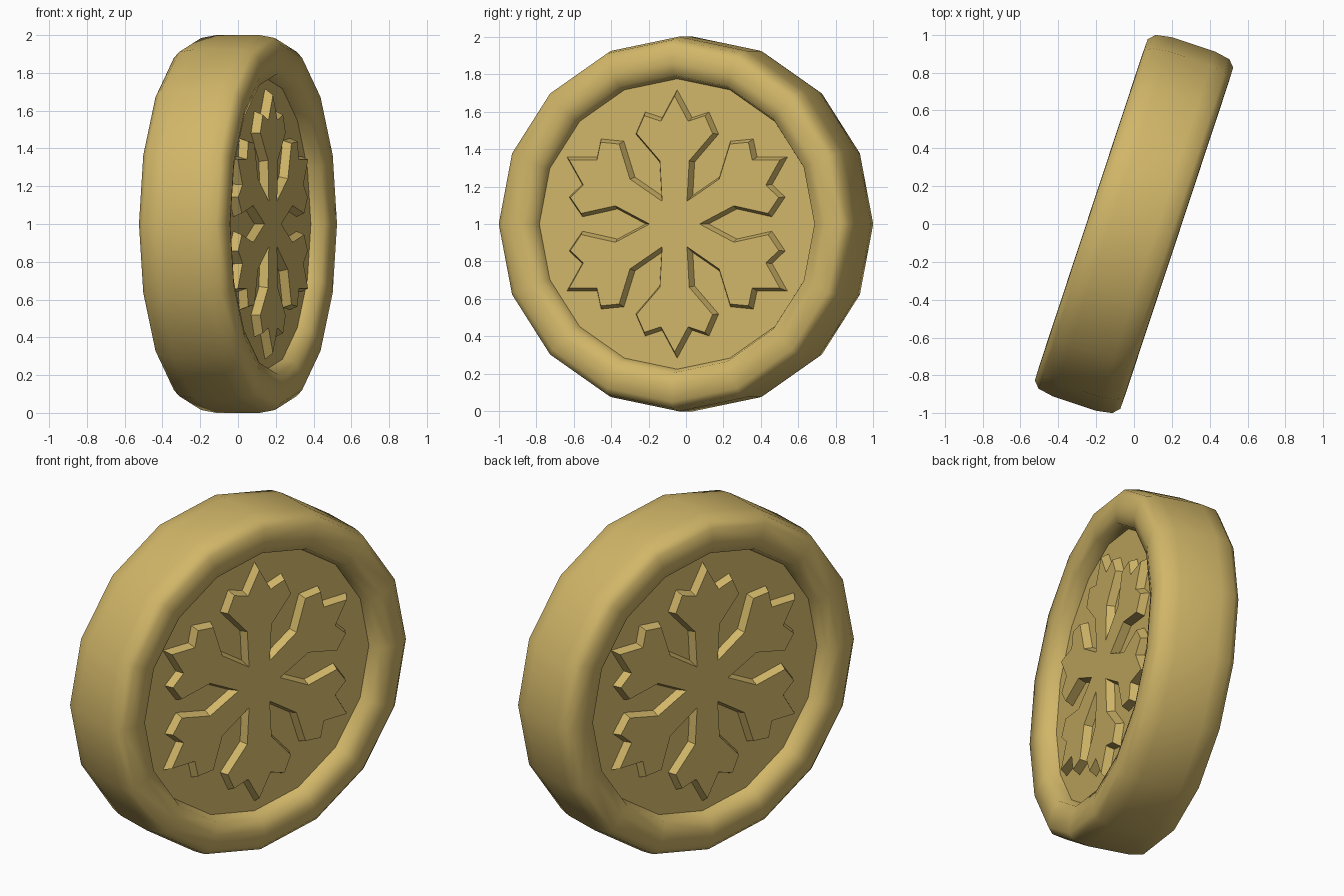
import bpy, bmesh, math
from mathutils import Matrix, Vector

cube = bpy.data.objects.get("Cube")
if cube:
    bpy.data.objects.remove(cube, do_unlink=True)

# Single flat gold material
gold = bpy.data.materials.new("pale_gold")
gold.use_nodes = True
gold.diffuse_color = (0.64, 0.47, 0.14, 1)
gold.node_tree.nodes["Principled BSDF"].inputs["Base Color"].default_value = gold.diffuse_color

# Coin frame: local z is the coin axis, local y is up
turn = math.radians(18.3)
c, s = math.cos(turn), math.sin(turn)
FRAME = Matrix(((s, 0, c, 0), (c, 0, -s, 0), (0, 1, 0, 1), (0, 0, 0, 1)))
SIDES = 16
FLOOR = 0.15


def finish(bm, name, angle):
    mesh = bpy.data.meshes.new(name)
    bm.to_mesh(mesh)
    bm.free()
    mesh.materials.append(gold)
    obj = bpy.data.objects.new(name, mesh)
    bpy.context.collection.objects.link(obj)
    obj.matrix_world = FRAME
    # Both faces of the coin are alike
    mirror = obj.modifiers.new("both_faces", "MIRROR")
    mirror.use_axis = (False, False, True)
    mirror.use_clip = True
    bpy.ops.object.select_all(action="DESELECT")
    obj.select_set(True)
    bpy.context.view_layer.objects.active = obj
    bpy.ops.object.shade_smooth_by_angle(angle=math.radians(angle))


# Coin body: half profile (radius, height) swept around the axis,
# with a broad raised rim and a steep wall down to the floor
profile = [(1.0, 0), (1.0, 0.12), (0.985, 0.205), (0.95, 0.238),
           (0.86, 0.24), (0.795, 0.22), (0.775, FLOOR), (0.7, FLOOR)]
bm = bmesh.new()
rings = []
for r, h in profile:
    rings.append([bm.verts.new((r * math.cos(i * math.tau / SIDES),
                                r * math.sin(i * math.tau / SIDES), h))
                  for i in range(SIDES)])
for a, b in zip(rings, rings[1:]):
    for i in range(SIDES):
        j = (i + 1) % SIDES
        bm.faces.new((a[i], a[j], b[j], b[i]))
bm.faces.new(rings[-1])
finish(bm, "coin_body", 65)

# Six-armed snowflake relief, one arm outline repeated around the axis
half_arm = [(0.33, 0.1), (0.48, 0.235), (0.6, 0.18), (0.57, 0.085)]
arm = ([(0.156, -0.09)] + [(a, -b) for a, b in half_arm]
       + [(0.72, 0)] + half_arm[::-1])
bm = bmesh.new()
outline = []
for k in range(6):
    spin = Matrix.Rotation(math.radians(30 + 60 * k), 3, "Z")
    outline += [bm.verts.new(spin @ Vector((a, b, FLOOR - 0.005))) for a, b in arm]
face = bm.faces.new(outline)
bm.normal_update()
# Sloped sides leading up to the flat top
bmesh.ops.inset_region(bm, faces=[face], thickness=0.018, depth=0.05,
                       use_even_offset=True, use_boundary=True)
finish(bm, "snowflake_relief", 35)
